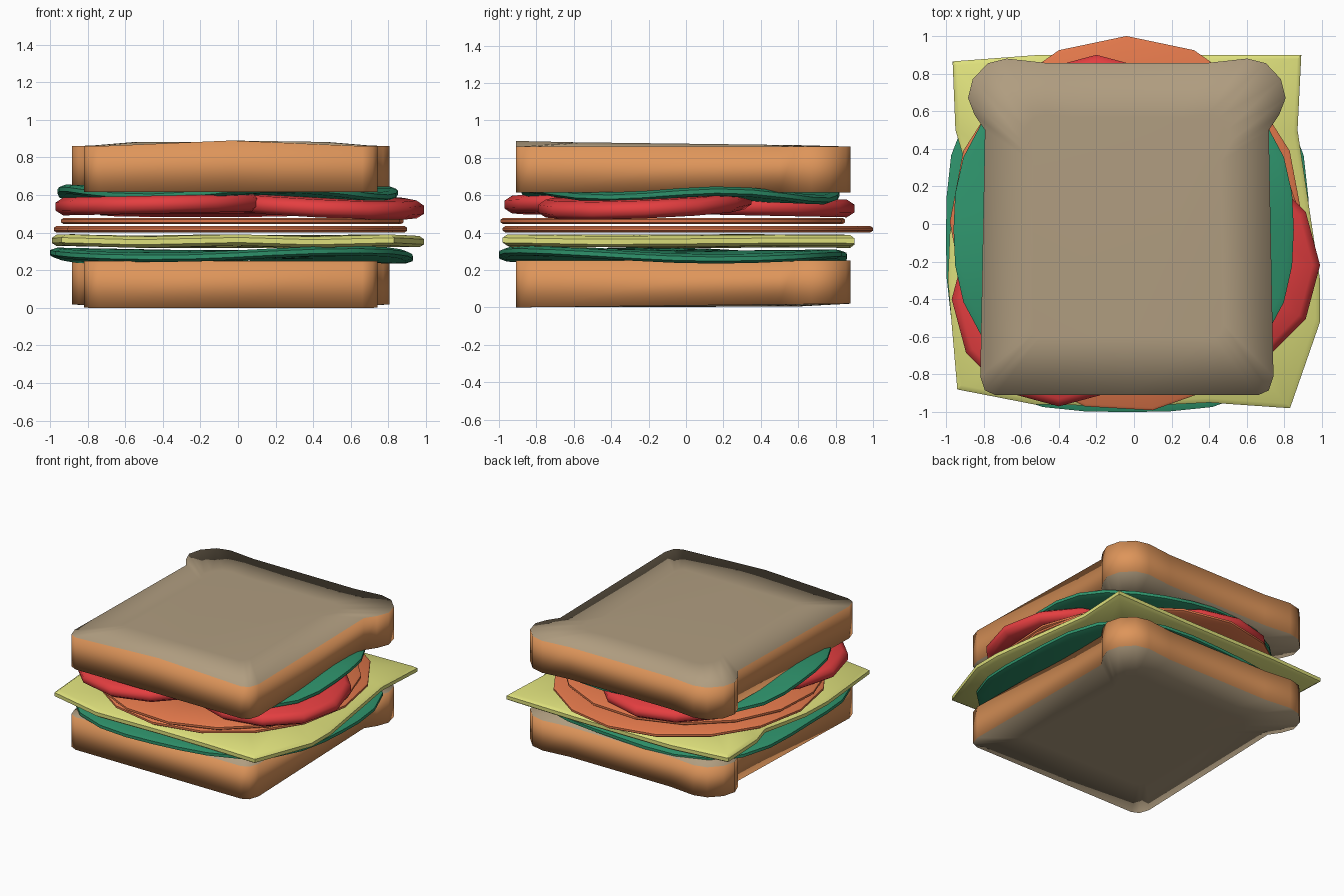
import bpy, bmesh, math
from math import sin, cos, atan2, radians, tau

if "Cube" in bpy.data.objects:
    bpy.data.objects.remove(bpy.data.objects["Cube"])


def material(name, rgb):
    m = bpy.data.materials.new(name)
    m.diffuse_color = [((c / 255 + 0.055) / 1.055) ** 2.4 for c in rgb] + [1]
    m.use_nodes = True
    m.node_tree.nodes["Principled BSDF"].inputs["Base Color"].default_value = m.diffuse_color
    return m


CRUST = material("crust orange", (222, 149, 90))
BREAD = material("bread beige", (176, 157, 128))
LETTUCE = material("lettuce green", (46, 146, 107))
CHEESE = material("cheese yellow", (222, 224, 124))
HAM = material("ham orange", (226, 120, 75))
TOMATO = material("tomato red", (228, 62, 64))


def stack(name, rings, mats, rule=None, angle=180):
    """Join closed rings of points into a solid, capping both ends."""
    bm = bmesh.new()
    loops = [[bm.verts.new(p) for p in ring] for ring in rings]
    n = len(loops[0])
    for k in range(len(loops) - 1):
        for i in range(n):
            j = (i + 1) % n
            f = bm.faces.new((loops[k][i], loops[k][j], loops[k + 1][j], loops[k + 1][i]))
            f.material_index = rule(k) if rule else 0
    for k, end in ((0, loops[0]), (len(loops) - 2, loops[-1])):
        f = bm.faces.new(end)
        f.material_index = rule(k) if rule else 0
    bmesh.ops.recalc_face_normals(bm, faces=bm.faces[:])
    me = bpy.data.meshes.new(name)
    bm.to_mesh(me)
    bm.free()
    for m in mats:
        me.materials.append(m)
    ob = bpy.data.objects.new(name, me)
    bpy.context.collection.objects.link(ob)
    bpy.ops.object.select_all(action='DESELECT')
    ob.select_set(True)
    bpy.context.view_layer.objects.active = ob
    if angle >= 180:
        bpy.ops.object.shade_smooth()
    else:
        bpy.ops.object.shade_smooth_by_angle(angle=radians(angle))
    return ob


# Bread slices: half outline mirrored about the loaf centre
CX = -0.038
HALF = [(0, -0.91), (0.70, -0.91), (0.755, -0.885), (0.78, -0.81), (0.755, 0.5),
        (0.81, 0.58), (0.845, 0.67), (0.82, 0.77), (0.74, 0.855), (0.64, 0.88),
        (0.43, 0.857), (0, 0.857)]
LOAF = HALF + [(-x, y) for x, y in HALF[-2:0:-1]]


def slice_of_bread(name, low, low_in, high, high_in):
    def ring(s, z):
        return [(CX + x * s, y * s, z(x, y)) for x, y in LOAF]
    stack(name, [ring(0.66, low_in), ring(1, low), ring(1, high), ring(0.66, high_in)],
          [CRUST, BREAD], lambda k: 0 if k == 1 else 1)


def front(y):
    return max(0, min(1, (0.86 - y) / 1.77))


slice_of_bread("bottom_bread",
               lambda x, y: 0.02 * (1 - front(y)), lambda x, y: 0.004,
               lambda x, y: 0.25, lambda x, y: 0.25)
slice_of_bread("top_bread",
               lambda x, y: 0.615, lambda x, y: 0.615,
               lambda x, y: 0.86 + 0.03 * front(y) * (1 - min(1, abs(x) / 0.7)),
               lambda x, y: 0.868 + 0.015 * front(y))


# Fillings: thin layers with a softened rim, following a height function
def layer(name, outline, centre, height, thick, mat, rim=0.97, angle=40):
    cx, cy = centre
    rings = []
    for s, t in ((0.3, -1), (0.65, -1), (rim, -1), (1, -0.45), (1, 0.45),
                 (rim, 1), (0.65, 1), (0.3, 1)):
        ring = []
        for x, y in outline:
            px, py = cx + (x - cx) * s, cy + (y - cy) * s
            ring.append((px, py, height(px, py) + t * thick / 2))
        rings.append(ring)
    return stack(name, rings, [mat], None, angle)


def oval(cx, cy, rx, ry, sides, turn=0, power=2):
    pts = []
    for i in range(sides):
        a = tau * i / sides + radians(turn)
        r = (abs(cos(a)) ** power + abs(sin(a)) ** power) ** (-1 / power)
        pts.append((cx + rx * r * cos(a), cy + ry * r * sin(a)))
    return pts


def ripple(base, amp, waves, phase, slope=0):
    return lambda x, y: (base + slope * y + amp * min(1, math.hypot(x, y))
                         * sin(waves * atan2(y, x) + radians(phase)))


# Lettuce leaves
layer("bottom_lettuce", oval(-0.035, -0.07, 0.965, 0.93, 28, 0, 3.2), (-0.035, -0.07),
      ripple(0.277, 0.018, 3, 252, -0.01), 0.05, LETTUCE, 0.96, 60)
layer("top_lettuce", oval(-0.055, -0.03, 0.905, 0.85, 28, 0, 2.5), (-0.055, -0.03),
      ripple(0.605, 0.024, 4, 30, -0.015), 0.05, LETTUCE, 0.96, 60)

# Cheese: square slice with slightly wavy sides
SQUARE = [(-0.965, 0.865), (-0.95, 0.5), (-0.90, 0.33), (-0.94, 0.15), (-0.98, -0.05),
          (-0.99, -0.3), (-0.94, -0.88), (-0.53, -0.96), (0, -0.97), (0.4, -0.95),
          (0.83, -0.98), (0.99, -0.52), (0.99, -0.3), (0.93, 0.1), (0.87, 0.5),
          (0.89, 0.90), (0.3, 0.90), (-0.5, 0.90)]
layer("cheese", SQUARE, (0, 0), lambda x, y: 0.355 + 0.007 * cos(8 * (x - 0.72)),
      0.06, CHEESE, 0.975)

# Ham rounds
layer("lower_ham", oval(-0.04, 0.01, 0.94, 0.99, 16), (-0.04, 0.01),
      lambda x, y: 0.418, 0.034, HAM, 0.985)
layer("upper_ham", oval(-0.03, -0.07, 0.92, 0.93, 16, 8), (-0.03, -0.07),
      lambda x, y: 0.462, 0.034, HAM, 0.985)

# Tomato slices, overlapping and slightly tilted
for name, cx, cy, z, sx, sy in (("left_tomato", -0.40, -0.40, 0.55, 0.02, 0.0),
                                ("right_tomato", 0.42, -0.22, 0.55, -0.05, 0.04),
                                ("back_tomato", -0.20, 0.33, 0.54, 0.0, -0.02)):
    layer(name, oval(cx, cy, 0.57, 0.57, 12), (cx, cy),
          lambda x, y: z + sx * (x - cx) + sy * (y - cy), 0.095, TOMATO, 0.93, 60)
